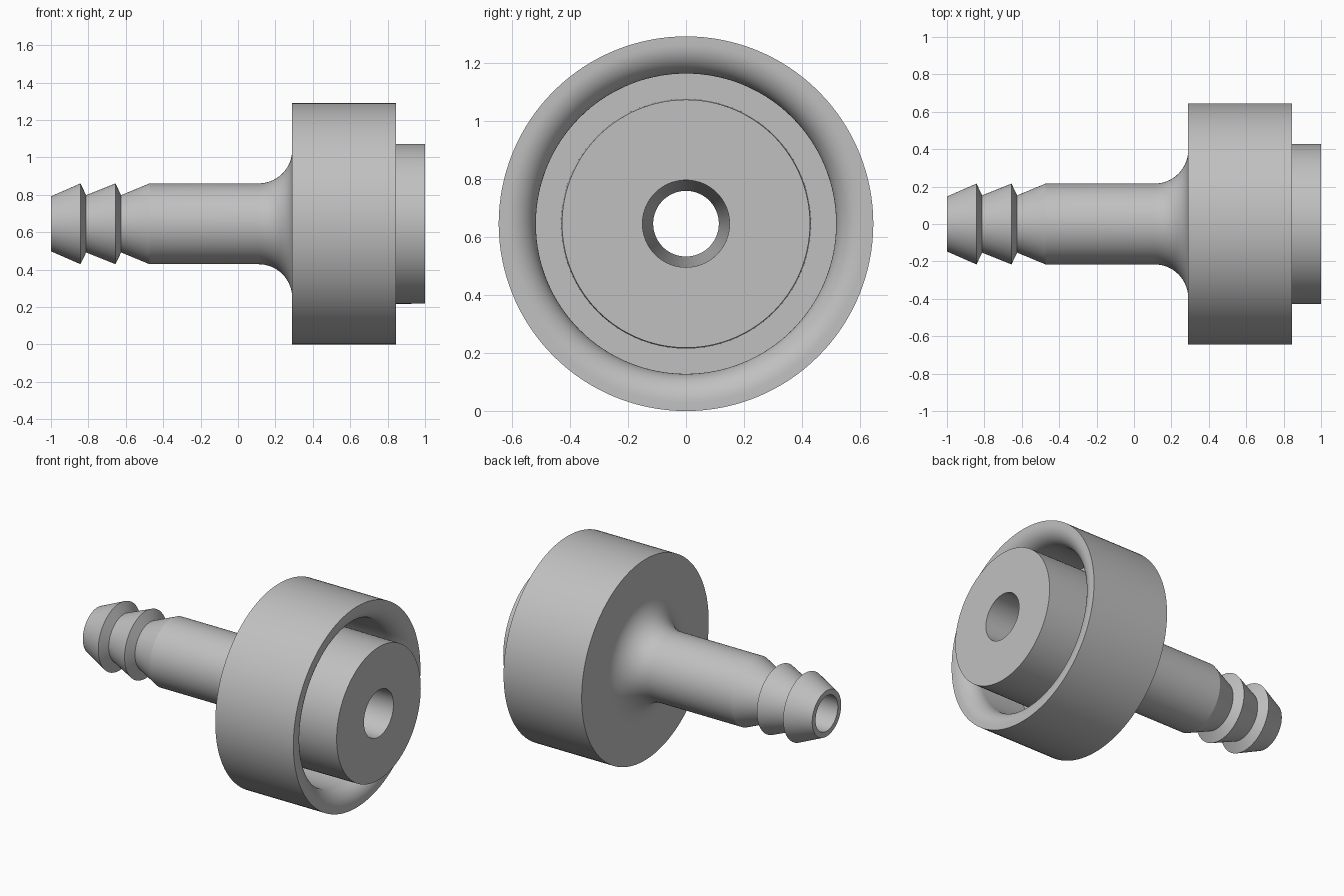
import bpy
import bmesh
import math
from mathutils import Vector

cube = bpy.data.objects.get("Cube")
if cube:
    bpy.data.objects.remove(cube, do_unlink=True)

AXIS_Z = 0.645
SEGMENTS = 128

grey = bpy.data.materials.new("plain grey")
grey.use_nodes = True
colour = (0.53, 0.53, 0.53, 1.0)
grey.diffuse_color = colour
grey.node_tree.nodes["Principled BSDF"].inputs["Base Color"].default_value = colour


def arc(cx, cr, radius, start, end, steps=14):
    """Fillet points as (x, radius from axis)."""
    points = []
    for i in range(steps + 1):
        a = math.radians(start + (end - start) * i / steps)
        points.append((cx + radius * math.cos(a), cr + radius * math.sin(a)))
    return points


def lathe(name, profile):
    """Revolve a closed (x, radius) profile about the long axis."""
    bm = bmesh.new()
    verts = [bm.verts.new((x, 0, AXIS_Z + r)) for x, r in profile]
    edges = [bm.edges.new((v, verts[(i + 1) % len(verts)]))
             for i, v in enumerate(verts)]
    bmesh.ops.spin(bm, geom=verts + edges, cent=Vector((0, 0, AXIS_Z)),
                   axis=Vector((1, 0, 0)), angle=math.tau,
                   steps=SEGMENTS, use_merge=True)
    bmesh.ops.remove_doubles(bm, verts=bm.verts, dist=0.0001)
    bmesh.ops.recalc_face_normals(bm, faces=bm.faces)
    mesh = bpy.data.meshes.new(name)
    bm.to_mesh(mesh)
    bm.free()
    mesh.materials.append(grey)
    obj = bpy.data.objects.new(name, mesh)
    bpy.context.collection.objects.link(obj)
    bpy.ops.object.select_all(action='DESELECT')
    obj.select_set(True)
    bpy.context.view_layer.objects.active = obj
    bpy.ops.object.shade_smooth_by_angle(angle=math.radians(20))
    return obj


# Barbed nozzle: two barbs, then the ramp up to the stem
barbs = [(-1.0, 0.147), (-0.842, 0.216), (-0.812, 0.153),
         (-0.655, 0.216), (-0.625, 0.153), (-0.473, 0.216)]

# Stem flares into the back of the collar
flare = arc(0.11, 0.396, 0.18, -90, 0)

# Collar with a rounded inner rim
collar = [(0.29, 0.645), (0.845, 0.645)]
rim = arc(0.745, 0.617, 0.10, 0, -90)

# Ring-shaped recess around the protruding plug
recess_and_plug = [(0.43, 0.517), (0.43, 0.43), (1.0, 0.427)]

# Tapered bore runs right through
bore = [(1.0, 0.15), (-1.0, 0.113)]

lathe("hose_connector", barbs + flare + collar + rim + recess_and_plug + bore)
